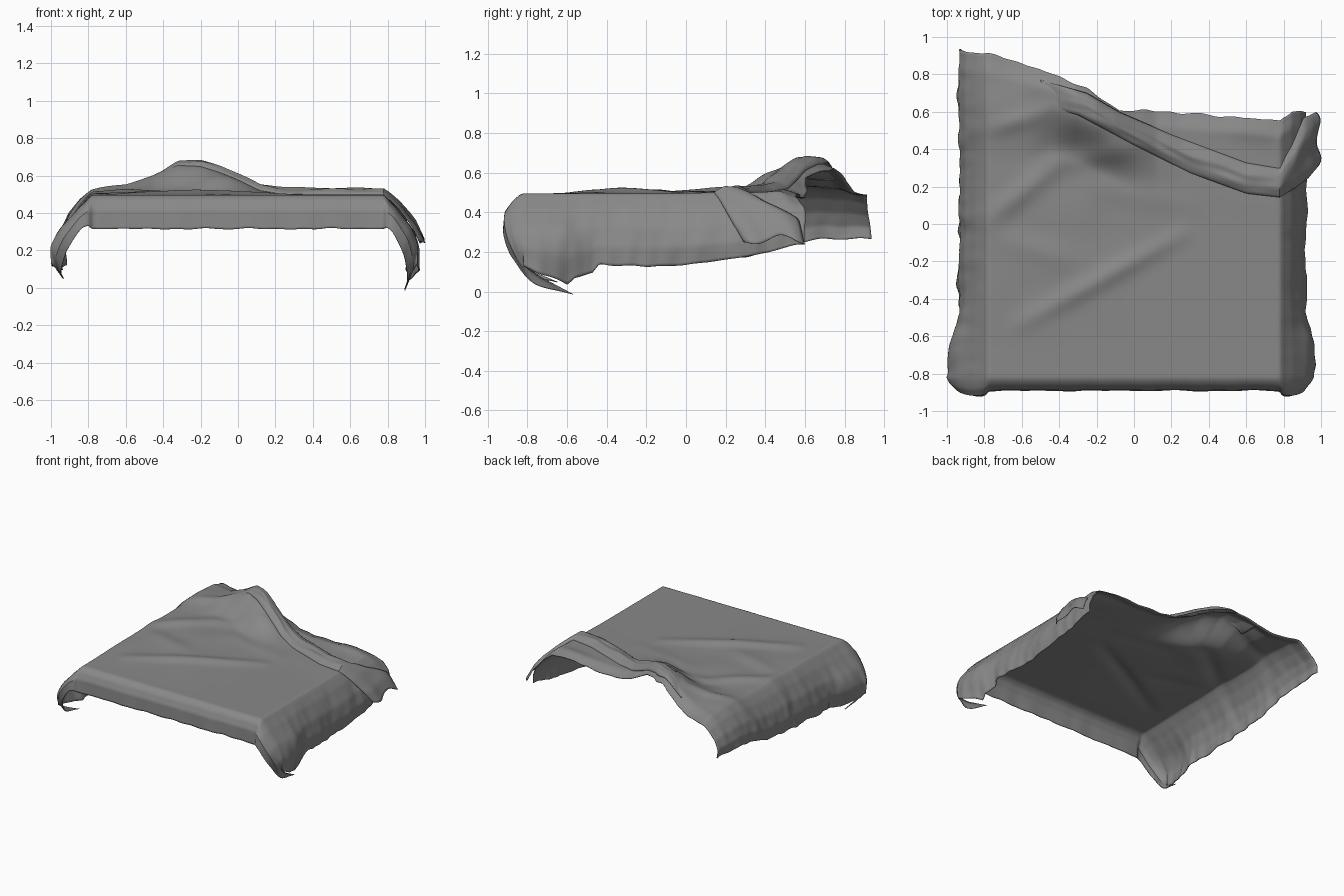
import bpy, bmesh, math
from mathutils import Vector, noise

if "Cube" in bpy.data.objects:
    bpy.data.objects.remove(bpy.data.objects["Cube"], do_unlink=True)

# One plain cloth colour
cloth = bpy.data.materials.new("grey cloth")
cloth.use_nodes = True
GREY = (0.25, 0.25, 0.25, 1)
cloth.diffuse_color = GREY
cloth.node_tree.nodes["Principled BSDF"].inputs["Base Color"].default_value = GREY

HALF, FRONT, TOP = 0.78, -0.82, 0.495   # flat area of the bed top
SIDE, HEM = 0.40, 0.22                  # cloth hanging at sides and front


def curve(keys, x):
    """Piecewise value through the keys."""
    if x <= keys[0][0]:
        return keys[0][1]
    for (x0, y0), (x1, y1) in zip(keys, keys[1:]):
        if x <= x1:
            return y0 + (y1 - y0) * (x - x0) / (x1 - x0)
    return keys[-1][1]


def soft(lo, hi, x):
    t = min(1, max(0, (x - lo) / (hi - lo)))
    return t * t * (3 - 2 * t)


def wobble(x, y, z=0.0):
    return noise.noise(Vector((x, y, z)))


# Drape profiles: outward reach and drop along the hanging cloth
SIDE_OUT = [(0, 0), (.1, .02), (.25, .06), (.5, .115), (.75, .14), (1, .135)]
SIDE_DROP = [(0, 0), (.1, .02), (.25, .07), (.5, .17), (.75, .27), (1, .365)]
HEM_OUT = [(0, 0), (.1, .02), (.25, .045), (.5, .068), (1, .072)]
HEM_DROP = [(0, 0), (.1, .007), (.25, .03), (.5, .08), (1, .18)]
# Extra length of the loose flap beside each front corner
FLAP = [(-.82, .01), (-.6, .09), (-.56, .05), (-.47, .04), (-.44, 0)]

# Back edge of the cloth, and the two edges of the folded band
BACK = [(-.78, .91), (-.5, .83), (-.25, .72), (-.08, .61), (.2, .6),
        (.5, .575), (.78, .55), (.9, .6)]
FOLD_LOW = [(-.8, .5), (-.45, .62), (-.3, .58), (0, .42), (.3, .27),
            (.6, .16), (.78, .14), (.9, .2), (1.06, .29)]
FOLD_HIGH = [(-.5, .77), (-.25, .7), (-.08, .6), (.2, .48), (.6, .33),
             (.78, .3), (.86, .42), (.94, .57), (1.06, .6)]
ARCH = [(-.85, 0), (-.6, .035), (-.45, .09), (-.32, .15), (-.2, .145),
        (-.1, .115), (0, .07), (.12, .02), (.25, .005)]

# Long creases: start, end, width, height
CREASES = [((-.6, -.53), (.25, -.06), .055, .022),
           ((-.78, .02), (-.4, .33), .06, .022),
           ((-.4, .33), (.0, .4), .06, .015),
           ((-.72, -.08), (-.3, -.2), .07, .012),
           ((-.78, .5), (-.45, .61), .05, .015),
           ((-.2, .2), (.3, .1), .07, .01),
           ((.5, .56), (.76, .5), .08, .025)]


def crease(x, y):
    total = 0
    for a, b, width, height in CREASES:
        a, b, p = Vector(a), Vector(b), Vector((x, y))
        d = b - a
        t = min(1, max(0, (p - a).dot(d) / d.length_squared))
        fade = math.sin(math.pi * (.12 + .76 * t))
        total += height * fade * math.exp(-((p - a - d * t).length / width) ** 2)
    return total


def top_height(x, y):
    """Lifted arch, creases and gentle rumples over the flat top."""
    low = curve(FOLD_LOW, x)
    arch = curve(ARCH, x) * soft(low - .25, low + .03, y)
    arch *= 1 - .45 * soft(low + .11, low + .35, y)
    rumple = soft(.3, -.5, x) * soft(-.75, -.3, y) + soft(.2, .6, y) * .6
    return TOP + arch + crease(x, y) + .009 * rumple * (1 + wobble(x * 4, y * 4))


def sheet_point(u, v):
    """Cloth position: u across, v from front hem (-HEM..0) to back (0..1)."""
    side = 1 if u > 0 else -1
    ux = min(HALF, abs(u)) * side
    a = max(0, abs(u) - HALF) / SIDE
    b = max(0, -v) / HEM
    back = curve(BACK, u) + (.025 * a if side < 0 else 0)
    y = FRONT + max(0, v) * (back - FRONT)
    z = top_height(ux, y)
    lift = 1 - .32 * soft(-.1, .9, y)
    # side drape, flaring out towards the front corners
    near = soft(-.35, -.72, y)
    flare = near * (.06 if side > 0 else .07) * soft(.1, .85, a)
    flare += .02 * a if side < 0 else 0
    pleat = a * (.02 * wobble(y * 5, a, side * 3) + .014 * wobble(y * 14, a * 2, side))
    x = ux + side * (curve(SIDE_OUT, a) + flare + pleat - .07 * a * b)
    z -= curve(SIDE_DROP, a) * lift
    z += a * .015 * wobble(y * 8, side * 7)
    # loose flaps by the corners, hanging lower and leaning inward
    hang = curve(FLAP, y) * soft(.55, 1, a) * (1 - b)
    z -= hang * (1 if side > 0 else .4)
    x -= side * hang * .5
    # front hem, with the corners swept back under
    y -= curve(HEM_OUT, b) * (1 + .5 * math.sin(math.pi * a ** .7))
    y += (.32 if side > 0 else .24) * a ** 3 * b
    shorter = (.35 if side > 0 else .75) * a + .2 * math.sin(2 * math.pi * min(.5, a))
    shorter -= .2 * soft(.5, .75, a) * soft(1, .75, a) + .2 * soft(.5, 1, a) * 0 ** (a < .5)
    z -= curve(HEM_DROP, b) * (1 - shorter)
    y += .01 * b * wobble(x * 7, 2)
    z += .01 * b * wobble(x * 9, 5)
    # uneven, slightly rolled back hem
    end = soft(.93, 1, v)
    y += end * .012 * wobble(x * 10, 8, z * 6)
    z -= end * .03 * (1 - a)
    return (x, y, z)


def band_point(s, w):
    """Folded band: s along it, w across it from front to back edge."""
    p = -.5 + s * 1.56
    a = max(0, p - HALF) / SIDE
    low, high = curve(FOLD_LOW, p), curve(FOLD_HIGH, p)
    y = low + (high - low) * w
    x = min(p, HALF)
    puff = .036 * soft(0, .2, s) * max(0, math.sin(math.pi * w)) ** .6
    puff *= 1 + .35 * wobble(p * 5, w * 4)
    puff -= .004 + .008 * soft(.1, 0, s)
    z = top_height(x, y) - curve(SIDE_DROP, a) + puff * (1 - a)
    z -= .025 * a * math.sin(2.5 * math.pi * w)
    x += curve(SIDE_OUT, a) + a * (.08 + puff + .02 * math.sin(9 * w))
    return (x, y, z)


def cloth_grid(name, us, vs, point, thickness):
    bm = bmesh.new()
    rows = [[bm.verts.new(point(u, v)) for u in us] for v in vs]
    for r0, r1 in zip(rows, rows[1:]):
        for i in range(len(us) - 1):
            bm.faces.new((r0[i], r0[i + 1], r1[i + 1], r1[i]))
    mesh = bpy.data.meshes.new(name)
    bm.to_mesh(mesh)
    bm.free()
    mesh.materials.append(cloth)
    obj = bpy.data.objects.new(name, mesh)
    bpy.context.collection.objects.link(obj)
    solid = obj.modifiers.new("cloth thickness", "SOLIDIFY")
    solid.thickness, solid.offset = thickness, -1
    bpy.ops.object.select_all(action="DESELECT")
    obj.select_set(True)
    bpy.context.view_layer.objects.active = obj
    bpy.ops.object.shade_smooth_by_angle(angle=math.radians(40))


def span(lo, hi, n):
    return [lo + (hi - lo) * i / n for i in range(n + 1)]


# Main blanket, draped over both sides and the front
reach = HALF + SIDE
cloth_grid("blanket", span(-reach, reach, 150),
           span(-HEM, 0, 16)[:-1] + span(0, 1, 110), sheet_point, .006)

# Turned-over band crossing the back and hanging down one side
cloth_grid("folded_band", span(0, 1, 100), span(0, 1, 20), band_point, .004)
